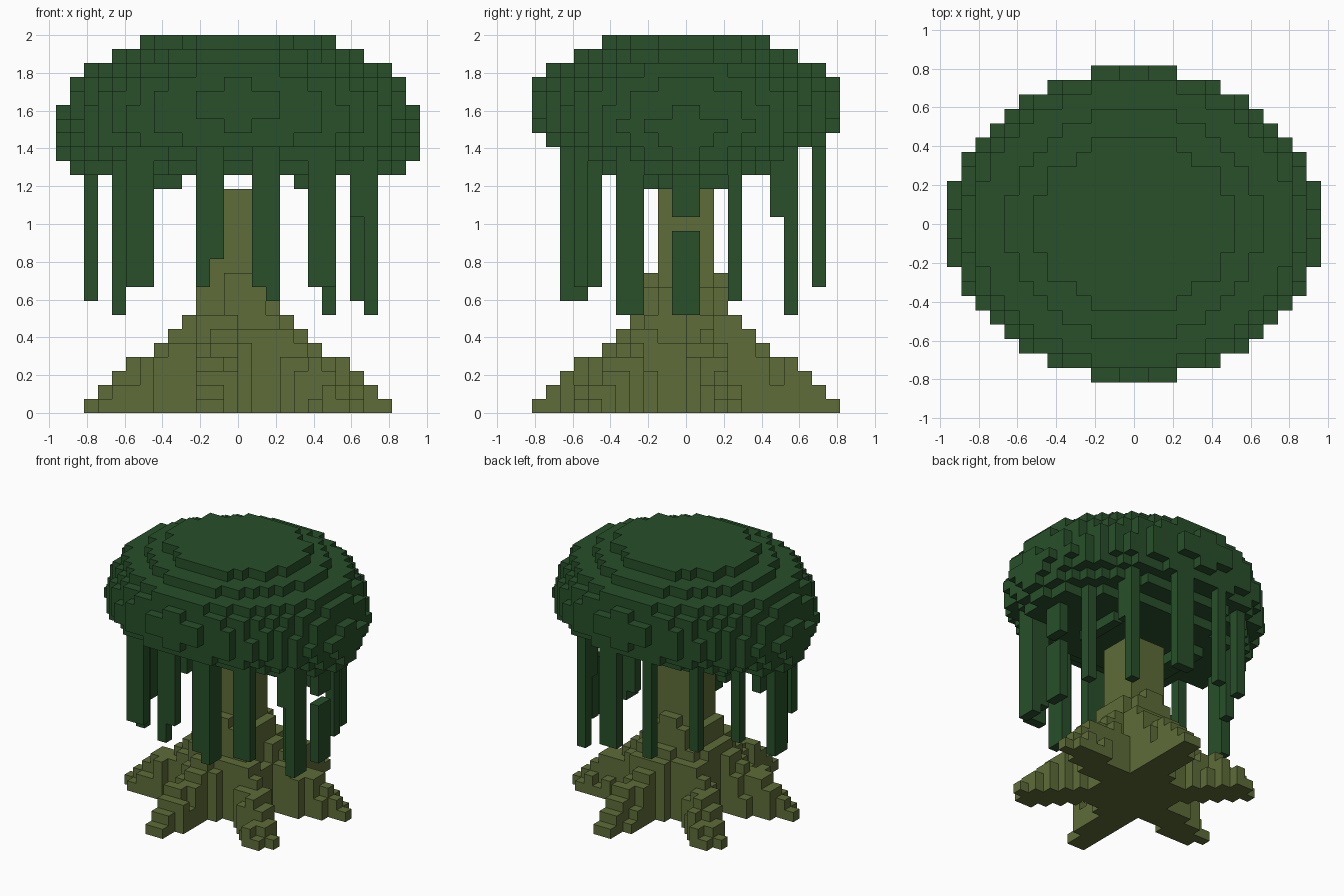
import bpy, bmesh, math, random
from mathutils import Vector

random.seed(4)
U = 2 / 27  # edge of one block

cube = bpy.data.objects.get("Cube")
if cube:
    bpy.data.objects.remove(cube, do_unlink=True)


def material(name, rgb):
    m = bpy.data.materials.new(name)
    m.use_nodes = True
    m.diffuse_color = (*rgb, 1)
    m.node_tree.nodes["Principled BSDF"].inputs["Base Color"].default_value = (*rgb, 1)
    return m


leaf_green = material("leaf green", (0.021, 0.079, 0.023))
bark_olive = material("bark olive", (0.112, 0.150, 0.040))


def build(name, cells, mat):
    """Skin a set of grid cells with square faces wherever a side is open."""
    bm = bmesh.new()
    corners = {}

    def vert(p):
        key = tuple(round(c) for c in p)
        if key not in corners:
            corners[key] = bm.verts.new(Vector(key) * U)
        return corners[key]

    for cell in sorted(cells):
        mid = Vector(cell) + Vector((0.5, 0.5, 0.5))
        for axis in range(3):
            for side in (-1, 1):
                n = Vector((0, 0, 0))
                n[axis] = side
                if tuple(int(c + d) for c, d in zip(cell, n)) in cells:
                    continue
                a = Vector((0, 0, 0))
                a[(axis + 1) % 3] = 1
                b = n.cross(a)
                ring = [mid + (n + i * a + j * b) / 2
                        for i, j in ((1, 1), (-1, 1), (-1, -1), (1, -1))]
                bm.faces.new([vert(p) for p in ring])
    mesh = bpy.data.meshes.new(name)
    bm.to_mesh(mesh)
    bm.free()
    mesh.materials.append(mat)
    obj = bpy.data.objects.new(name, mesh)
    bpy.context.collection.objects.link(obj)
    return obj


def box(x0, x1, y0, y1, z0, z1):
    return {(x, y, z) for x in range(x0, x1) for y in range(y0, y1) for z in range(z0, z1)}


# Canopy: stacked elliptical layers, half width and half depth from the bottom up
layers = [(11.6, 6), (12.55, 8.2), (12.8, 9.9), (12.9, 10.55), (12.55, 10.75),
          (12.2, 10.75), (11.7, 10.55), (10.9, 9.8), (8.95, 7.9), (6.95, 5.9)]
canopy = set()
for k, (a, b) in enumerate(layers):
    for x in range(-13, 13):
        for y in range(-11, 11):
            if ((x + 0.5) / a) ** 2 + ((y + 0.5) / b) ** 2 <= 1:
                canopy.add((x, y, 17 + k))
# Shaggy patches on the underside
canopy |= box(-6, -4, -3, 3, 16, 17) | box(4, 5, -2, 3, 16, 17)
build("canopy", canopy, leaf_green)

# Hanging vines: x range, y range, height of the lower end
vines = [
    (-11, -10, -1, 1, 8), (-9, -8, -4, -3, 7), (-9, -8, 3, 4, 10),
    (-8, -6, -7, -6, 9), (-7, -6, 7, 8, 10),
    (-3, -2, -9, -8, 9), (-2, -1, -9, -8, 11), (-3, -2, 9, 10, 9),
    (1, 2, -9, -8, 9), (2, 3, -9, -7, 8), (1, 3, 9, 10, 9),
    (5, 7, -8, -7, 9), (6, 7, 7, 8, 7), (6, 7, 6, 7, 14),
    (8, 9, -5, -4, 14), (8, 9, -4, -3, 8), (9, 10, -5, -3, 7),
    (9, 10, -1, 1, 14), (8, 9, 3, 4, 8),
]
hanging = box(9, 10, -1, 1, 7, 13)  # loose length of vine
for x0, x1, y0, y1, low in vines:
    for x in range(x0, x1):
        for y in range(y0, y1):
            z = low
            while (x, y, z) not in canopy and z < 20:
                hanging.add((x, y, z))
                z += 1
build("hanging_vines", hanging, leaf_green)

# Trunk: square column with a wider collar
trunk = box(-2, 2, -2, 2, 0, 16) | box(-3, 3, -1, 1, 0, 9) | box(-1, 1, -3, 3, 0, 10)
build("trunk", trunk, bark_olive)

# Roots: six stepped arms around a flared base
steps = [10, 10, 9, 7, 6, 5, 4, 4, 3, 2, 1]
roots = set()
for x in range(-11, 11):
    for y in range(-11, 11):
        px, py = x + 0.5, y + 0.5
        r = math.hypot(px, py)
        height = round(9 - 1.2 * r) if r < 4.2 else 0
        for i in range(6):
            ang = math.radians(18 + 60 * i)
            t = px * math.cos(ang) + py * math.sin(ang)
            s = abs(py * math.cos(ang) - px * math.sin(ang))
            if 0 < t < 11 and s < 2.0 - 0.07 * t:
                drop = random.choice((0, 1, 2)) if s > 0.9 and t < 9 else 0
                height = max(height, steps[int(t)] - drop)
        roots |= box(x, x + 1, y, y + 1, 0, height)
build("roots", roots - trunk, bark_olive)
